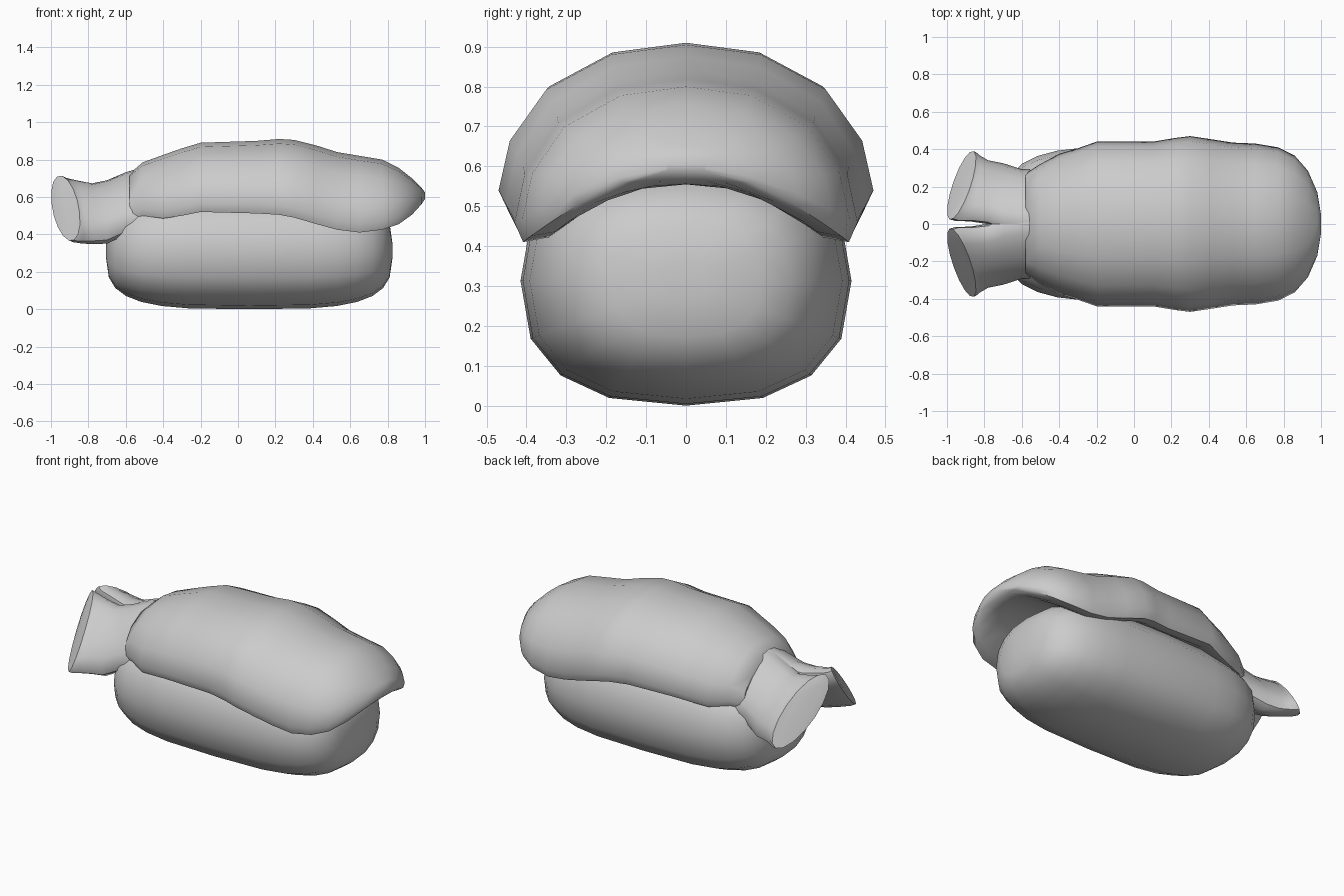
import bpy, math
from mathutils import Vector

if "Cube" in bpy.data.objects:
    bpy.data.objects.remove(bpy.data.objects["Cube"])


def loft(name, rings, angle=40):
    """Skin a list of equal-length closed rings and cap both ends."""
    n = len(rings[0])
    verts = [p for r in rings for p in r]
    faces = [list(range(n)), list(range(len(verts) - n, len(verts)))]
    for i in range(len(rings) - 1):
        for j in range(n):
            k = (j + 1) % n
            faces.append([i * n + j, i * n + k, (i + 1) * n + k, (i + 1) * n + j])
    mesh = bpy.data.meshes.new(name)
    mesh.from_pydata([tuple(v) for v in verts], [], faces)
    ob = bpy.data.objects.new(name, mesh)
    bpy.context.collection.objects.link(ob)
    bpy.ops.object.select_all(action='DESELECT')
    ob.select_set(True)
    bpy.context.view_layer.objects.active = ob
    bpy.ops.object.mode_set(mode='EDIT')
    bpy.ops.mesh.select_all(action='SELECT')
    bpy.ops.mesh.normals_make_consistent(inside=False)
    bpy.ops.object.mode_set(mode='OBJECT')
    bpy.ops.object.shade_smooth_by_angle(angle=math.radians(angle))
    return ob


def spow(v, e):
    return math.copysign(abs(v) ** e, v)


# Rice block: rounded superellipsoid
rings = []
for i in range(15):
    a = math.radians(-88 + 176 * i / 14)
    x, r = 0.06 + 0.765 * spow(math.sin(a), 0.57), math.cos(a) ** 0.57
    rings.append([(x, 0.415 * r * spow(math.sin(t), 0.8),
                   0.313 - 0.313 * r * spow(math.cos(t), 0.8))
                  for t in (math.tau * j / 16 for j in range(16))])
loft("rice_block", rings)

# Arched topping: one crescent profile scaled along the length
outer = [(0.40, 0.94), (0.745, 0.73), (0.94, 0.42), (1.0, 0.12), (0.95, 0.0)]
inner = [(0.80, 0.03), (0.54, 0.22), (0.30, 0.33)]
# x, half width, top z, hem z, hollowness of the underside
stations = [(-0.58, 0.27, 0.725, 0.48, 1), (-0.51, 0.315, 0.785, 0.50, 1),
            (-0.40, 0.375, 0.825, 0.485, 1), (-0.30, 0.405, 0.86, 0.50, 1),
            (-0.20, 0.44, 0.89, 0.52, 1), (0.10, 0.44, 0.90, 0.512, 1),
            (0.22, 0.46, 0.91, 0.505, 1), (0.30, 0.47, 0.905, 0.49, 1),
            (0.42, 0.452, 0.875, 0.455, 1), (0.53, 0.435, 0.84, 0.425, 1),
            (0.65, 0.43, 0.82, 0.41, 1), (0.77, 0.41, 0.80, 0.425, 1),
            (0.86, 0.365, 0.755, 0.455, 0.9), (0.93, 0.285, 0.70, 0.505, 0.7),
            (0.98, 0.17, 0.65, 0.56, 0.1), (1.0, 0.05, 0.625, 0.59, 0)]
rings = []
for x, w, hi, lo, k in stations:
    half = outer + [(y, z * k) for y, z in inner]
    prof = [(0, 1)] + half + [(0, 0.37 * k)] + [(-y, z) for y, z in reversed(half)]
    rings.append([(x, w * y, lo + (hi - lo) * z) for y, z in prof])
loft("arched_topping", rings, 50)

# Tail fin: tilted ellipses (centre, long axis, short axis), mirrored into a pair
sections = [((-0.52, 0.115, 0.59), (0, 0.16, -0.15), (0, 0.07, 0.07)),
            ((-0.60, 0.118, 0.565), (0, 0.16, -0.15), (0, 0.07, 0.075)),
            ((-0.70, 0.145, 0.52), (0, 0.17, -0.15), (0, 0.06, 0.08)),
            ((-0.78, 0.17, 0.51), (0, 0.16, -0.145), (0, 0.06, 0.075)),
            ((-0.85, 0.19, 0.52), (0.02, 0.17, -0.155), (0.02, 0.05, 0.065)),
            ((-0.90, 0.20, 0.53), (0.04, 0.18, -0.165), (0.05, 0.045, 0.05)),
            ((-0.922, 0.207, 0.54), (0.045, 0.178, -0.17), (0.063, 0.045, 0.04)),
            ((-0.92, 0.212, 0.542), (0.04, 0.15, -0.145), (0.045, 0.03, 0.028))]
rings = []
for c, u, v in sections:
    c, u, v = Vector(c), Vector(u), Vector(v)
    rings.append([c + u * math.cos(t) + v * math.sin(t)
                  for t in (math.tau * j / 16 for j in range(16))])
fin = loft("tail_fins", rings)
mirror = fin.modifiers.new("Mirror", 'MIRROR')
mirror.use_axis = (False, True, False)
mirror.use_mirror_merge = False
